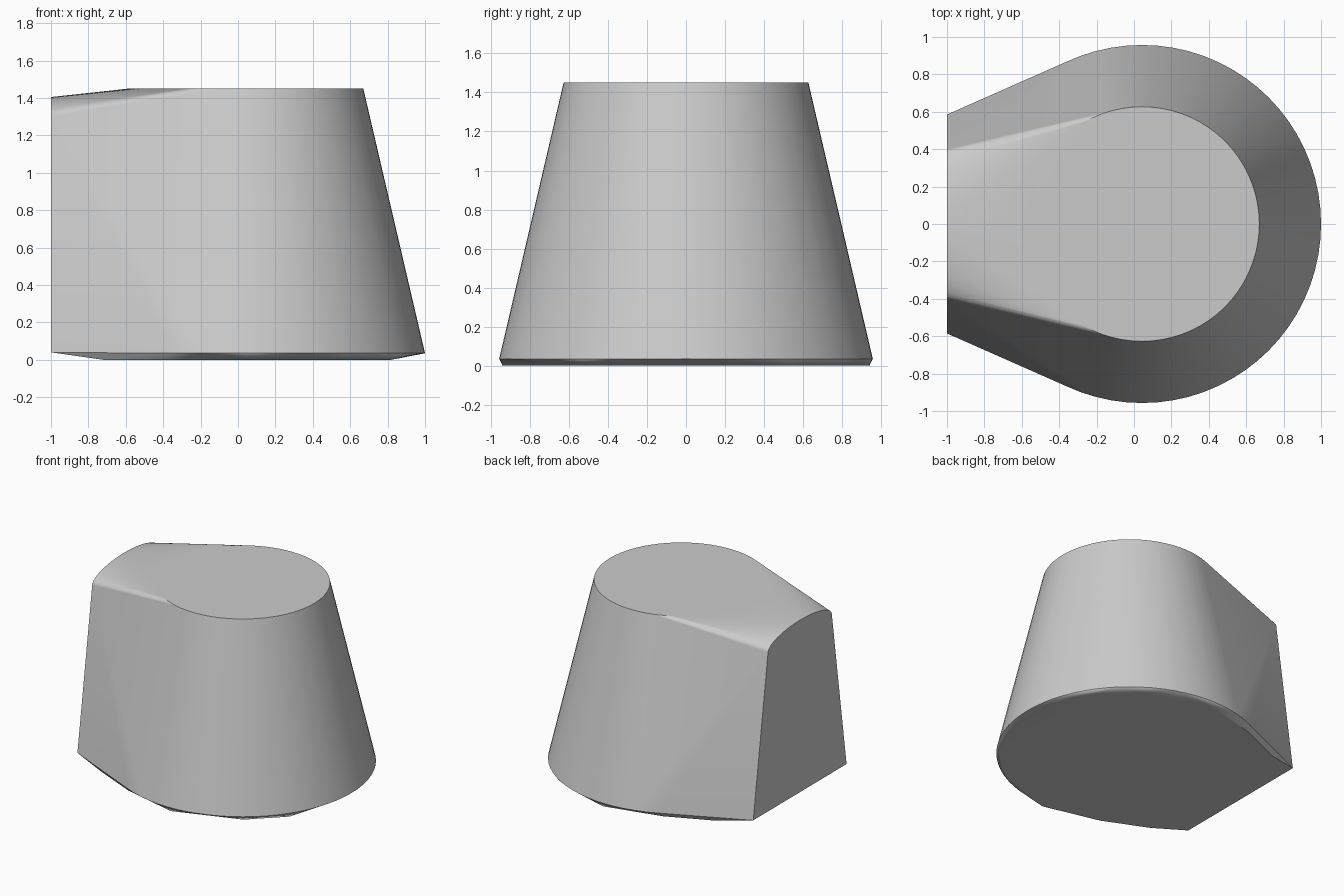
import bpy
import bmesh
from math import cos, sin, pi, radians

cube = bpy.data.objects.get("Cube")
if cube:
    bpy.data.objects.remove(cube, do_unlink=True)

CENTRE_X = 0.043


def ring(radius, z, count=72):
    """Points of a horizontal circle around the cone axis."""
    return [(CENTRE_X + radius * cos(2 * pi * i / count),
             radius * sin(2 * pi * i / count), z) for i in range(count)]


def end_arch(half_width, z_side, z_crown, count=24):
    """Points of the rounded upper edge of the flat end."""
    return [(-1, half_width * cos(pi * i / count),
             z_side + (z_crown - z_side) * sin(pi * i / count))
            for i in range(count + 1)]


# Tapered body: circular rims stretched to a flat end wall
points = ring(0.957, 0.035) + ring(0.627, 1.45) + end_arch(0.40, 1.30, 1.405)
points += [(-1, side * 0.585, 0.04) for side in (-1, 1)]

# Faceted foot, slightly inside the lower rim
foot = [(0.82, 0.53), (0.58, 0.76), (0.07, 0.94), (-0.38, 0.83), (-0.72, 0.68)]
points += [(x, side * y, 0) for x, y in foot for side in (-1, 1)]

bm = bmesh.new()
for p in points:
    bm.verts.new(p)
bmesh.ops.convex_hull(bm, input=bm.verts[:])
loose = [v for v in bm.verts if not v.link_faces]
bmesh.ops.delete(bm, geom=loose, context='VERTS')
bmesh.ops.dissolve_limit(bm, angle_limit=radians(0.2),
                         verts=bm.verts[:], edges=bm.edges[:])
bmesh.ops.recalc_face_normals(bm, faces=bm.faces[:])

mesh = bpy.data.meshes.new("tapered_body")
bm.to_mesh(mesh)
bm.free()
body = bpy.data.objects.new("tapered_body", mesh)
bpy.context.collection.objects.link(body)

# Plain grey finish
grey = bpy.data.materials.new("light grey")
grey.use_nodes = True
grey.diffuse_color = (0.6, 0.6, 0.6, 1)
grey.node_tree.nodes["Principled BSDF"].inputs["Base Color"].default_value = grey.diffuse_color
mesh.materials.append(grey)

# Smooth sides with crisp rims
bpy.ops.object.select_all(action='DESELECT')
body.select_set(True)
bpy.context.view_layer.objects.active = body
bpy.ops.object.shade_smooth_by_angle(angle=radians(30))
weighted = body.modifiers.new("weighted_normals", 'WEIGHTED_NORMAL')
weighted.keep_sharp = True
